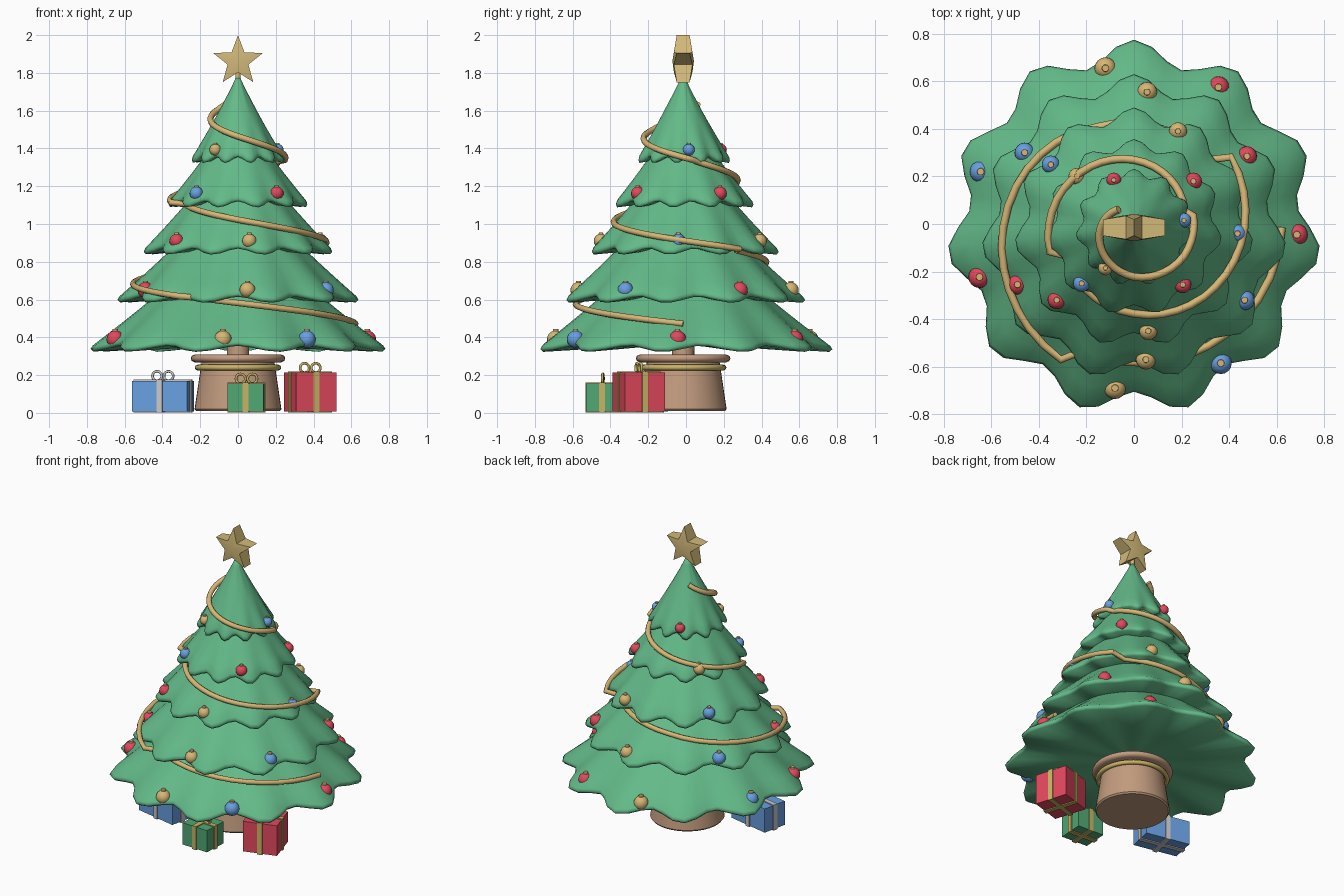
import bpy, bmesh, math
from mathutils import Matrix, Vector

if "Cube" in bpy.data.objects:
    bpy.data.objects.remove(bpy.data.objects["Cube"])

CY = -0.015  # tree axis offset in y


def mat(name, rgb):
    m = bpy.data.materials.new(name)
    m.diffuse_color = (*rgb, 1)
    m.use_nodes = True
    m.node_tree.nodes["Principled BSDF"].inputs["Base Color"].default_value = m.diffuse_color
    return m


GREEN = mat("needle green", (0.125, 0.49, 0.25))
GIFT_GREEN = mat("wrap green", (0.08, 0.39, 0.17))
BROWN = mat("wood brown", (0.54, 0.33, 0.21))
GOLD = mat("star gold", (0.65, 0.49, 0.19))
GARLAND = mat("garland gold", (0.68, 0.47, 0.18))
RIBBON = mat("ribbon gold", (0.58, 0.45, 0.13))
RED = mat("red", (0.76, 0.065, 0.11))
BLUE = mat("blue", (0.14, 0.35, 0.75))
SILVER = mat("silver", (0.58, 0.58, 0.60))


def finish(bm, name, material, smooth=None):
    bmesh.ops.recalc_face_normals(bm, faces=bm.faces)
    me = bpy.data.meshes.new(name)
    bm.to_mesh(me)
    bm.free()
    me.materials.append(material)
    ob = bpy.data.objects.new(name, me)
    bpy.context.collection.objects.link(ob)
    if smooth:
        bpy.ops.object.select_all(action='DESELECT')
        bpy.context.view_layer.objects.active = ob
        ob.select_set(True)
        bpy.ops.object.shade_smooth_by_angle(angle=math.radians(smooth))
    return ob


def loft(name, rings, material, smooth=40, closed=False):
    """Skin a list of vertex rings; cap both ends unless closed on itself."""
    bm = bmesh.new()
    vs = [[bm.verts.new(p) for p in ring] for ring in rings]
    n = len(vs[0])
    pairs = list(zip(vs, vs[1:])) + ([(vs[-1], vs[0])] if closed else [])
    for a, b in pairs:
        for i in range(n):
            j = (i + 1) % n
            bm.faces.new((a[i], a[j], b[j], b[i]))
    if not closed:
        bm.faces.new(vs[0])
        bm.faces.new(vs[-1])
    return finish(bm, name, material, smooth)


def lathe(name, profile, material, seg=40, smooth=40, c=(0, CY)):
    rings = [[(c[0] + r * math.cos(2 * math.pi * i / seg),
               c[1] + r * math.sin(2 * math.pi * i / seg), z)
              for i in range(seg)] for r, z in profile]
    return loft(name, rings, material, smooth)


# Tree tiers: scalloped skirts with eleven lobes and a shallow closed underside
def tier(k, R, z0, z1, r_top, amp, bend):
    seg, steps = 64, 9

    def ring(r, z, w):
        out = []
        for i in range(seg):
            a = 2 * math.pi * i / seg
            c = math.cos(11 * (a - math.pi / 2))
            rr = r * (1 - amp * w * (1 - c))
            out.append((rr * math.cos(a), CY + rr * math.sin(a), z - 0.016 * w * c))
        return out

    zr, Rr = z0 + 0.036, R * 0.985
    rings = []
    for s in range(steps + 1):
        t = s / steps
        rings.append(ring(r_top + (Rr - r_top) * t ** bend, z1 + (zr - z1) * t, t))
    rings.append(ring(R, z0 + 0.018, 1))
    rings.append(ring(R * 0.98, z0 + 0.004, 1))
    rings.append(ring(R * 0.5, z0 + 0.018, 0.5))
    rings.append(ring(0.03, z0 + 0.03, 0))
    loft(f"tree_tier_{k}", rings, GREEN, 120)


for k, spec in enumerate([(0.79, 0.335, 0.92, 0.12, 0.063, 1.14),
                          (0.645, 0.595, 1.17, 0.08, 0.063, 1.16),
                          (0.505, 0.85, 1.42, 0.04, 0.063, 1.16),
                          (0.372, 1.10, 1.60, 0.02, 0.063, 1.15),
                          (0.247, 1.335, 1.78, 0.010, 0.07, 1.12)], 1):
    tier(k, *spec)

# Trunk and pot
lathe("trunk", [(0.06, 0.25), (0.058, 0.40)], BROWN, 20)
lathe("pot", [(0.222, 0.01), (0.230, 0.02), (0.192, 0.275)], BROWN)
lathe("pot_rim", [(0.23, 0.268), (0.245, 0.275), (0.25, 0.288), (0.245, 0.302),
                  (0.23, 0.308)], BROWN, smooth=60)


def ring_tube(name, center, R, r, material, upright=False, rot=0.0, seg=32):
    m = Matrix.Translation(center) @ Matrix.Rotation(rot, 4, 'Z')
    if upright:
        m = m @ Matrix.Rotation(math.pi / 2, 4, 'X')
    rings = []
    for i in range(seg):
        a = 2 * math.pi * i / seg
        rings.append([m @ Vector(((R + r * math.cos(b)) * math.cos(a),
                                  (R + r * math.cos(b)) * math.sin(a), r * math.sin(b)))
                      for b in [2 * math.pi * j / 8 for j in range(8)]])
    return loft(name, rings, material, 80, closed=True)


ring_tube("pot_band", (0, CY, 0.24), 0.214, 0.015, RIBBON, seg=48)

# Star: ten-point outline, thicker towards the middle
bm = bmesh.new()
sides = []
for y in (-1, 1):
    ring = []
    for i in range(10):
        r, h = (0.138, 0.034) if i % 2 == 0 else (0.058, 0.049)
        a = i * math.pi / 5
        ring.append(bm.verts.new((r * math.sin(a), CY + y * h, 1.862 + r * math.cos(a))))
    sides.append(ring)
    hub = bm.verts.new((0, CY + y * 0.057, 1.862))
    for i in range(10):
        bm.faces.new((ring[i], ring[(i + 1) % 10], hub))
for i in range(10):
    j = (i + 1) % 10
    bm.faces.new((sides[0][i], sides[0][j], sides[1][j], sides[1][i]))
finish(bm, "star", GOLD, 35)
lathe("star_stem", [(0.014, 1.72), (0.014, 1.83)], GOLD, 12)

# Garland: descending spiral that steps inwards below each tier's rim
path = [(130, 0.10), (180, 0.14), (270, 0.207), (330, 0.242), (371, 0.255), (378, 0.225),
        (450, 0.285), (520, 0.345), (556, 0.37), (563, 0.305), (630, 0.362), (720, 0.465),
        (756, 0.505), (763, 0.415), (830, 0.45), (852, 0.485), (900, 0.55), (961, 0.635),
        (968, 0.555), (1040, 0.598), (1080, 0.622)]
pts = []
for (d0, r0), (d1, r1) in zip(path, path[1:]):
    n = max(1, round((d1 - d0) / 9))
    for i in range(n + (d1 == 1080)):
        deg, r = d0 + (d1 - d0) * i / n, r0 + (r1 - r0) * i / n
        a = math.radians(deg)
        pts.append(Vector((r * math.cos(a), CY + r * math.sin(a), 1.574 - (deg - 180) * 0.001225)))
tube = []
last = len(pts) - 1
for i, p in enumerate(pts):
    d = (pts[min(i + 1, last)] - pts[max(i - 1, 0)]).normalized()
    side = d.cross(Vector((0, 0, 1))).normalized()
    up = side.cross(d)
    tube.append([p + 0.0165 * (side * math.cos(b) + up * math.sin(b))
                 for b in [2 * math.pi * j / 8 for j in range(8)]])
loft("garland", tube, GARLAND, 60)

# Ornaments: per tier (height, radius, positions by colour)
baubles = [
    (0.39, 0.046, [(GARLAND, -0.12, 0.655), (RED, 0.355, 0.575), (RED, 0.685, -0.045), (BLUE, 0.365, -0.585),
                   (GARLAND, -0.08, -0.69), (RED, -0.65, -0.223), (BLUE, -0.645, 0.22)]),
    (0.65, 0.042, [(GARLAND, 0.055, 0.555), (RED, 0.475, 0.285), (BLUE, 0.465, -0.32),
                   (GARLAND, 0.05, -0.57), (RED, -0.49, -0.255), (BLUE, -0.46, 0.30)]),
    (0.91, 0.038, [(GARLAND, 0.06, -0.45), (RED, -0.325, -0.32), (BLUE, -0.35, 0.25),
                   (GARLAND, 0.185, 0.39), (BLUE, 0.435, -0.04)]),
    (1.162, 0.036, [(BLUE, -0.22, -0.25), (RED, 0.205, -0.255), (RED, 0.25, 0.18), (GARLAND, -0.24, 0.20)]),
    (1.393, 0.031, [(GARLAND, -0.12, -0.185), (BLUE, 0.21, 0.015), (RED, -0.085, 0.185)]),
]
for z, r, items in baubles:
    for m, x, y in items:
        bm = bmesh.new()
        bmesh.ops.create_uvsphere(bm, u_segments=16, v_segments=10, radius=r,
                                  matrix=Matrix.Translation((x, y, z)))
        finish(bm, "ornament", m, 60)
        lathe("ornament_cap", [(r * 0.35, z + r * 0.85), (r * 0.32, z + r * 1.15)], GARLAND, 10, c=(x, y))


# Gifts: wrapped box, crossing ribbons and a two-loop bow
def box(name, m, size, z, material):
    bm = bmesh.new()
    bmesh.ops.create_cube(bm, size=1, matrix=m @ Matrix.Translation((0, 0, z)) @ Matrix.Diagonal((*size, 1)))
    finish(bm, name, material)


def gift(name, x, y, w, d, h, deg, wrap, ribbon):
    m = Matrix.Translation((x, y, 0)) @ Matrix.Rotation(math.radians(deg), 4, 'Z')
    zc = 0.008 + h / 2
    box(name + "_box", m, (w, d, h), zc, wrap)
    box(name + "_ribbon_a", m, (0.032, d + 0.012, h + 0.012), zc, ribbon)
    box(name + "_ribbon_b", m, (w + 0.012, 0.032, h + 0.012), zc, ribbon)
    for s in (-1, 1):
        ring_tube(name + "_bow", m @ Vector((s * 0.031, 0, h + 0.033)), 0.025, 0.007,
                  ribbon, True, math.radians(deg), 20)


gift("blue_gift", -0.398, -0.21, 0.30, 0.17, 0.162, -12, BLUE, SILVER)
gift("red_gift", 0.382, -0.25, 0.222, 0.222, 0.205, 17, RED, RIBBON)
gift("green_gift", 0.045, -0.44, 0.19, 0.17, 0.148, -3, GIFT_GREEN, RIBBON)
